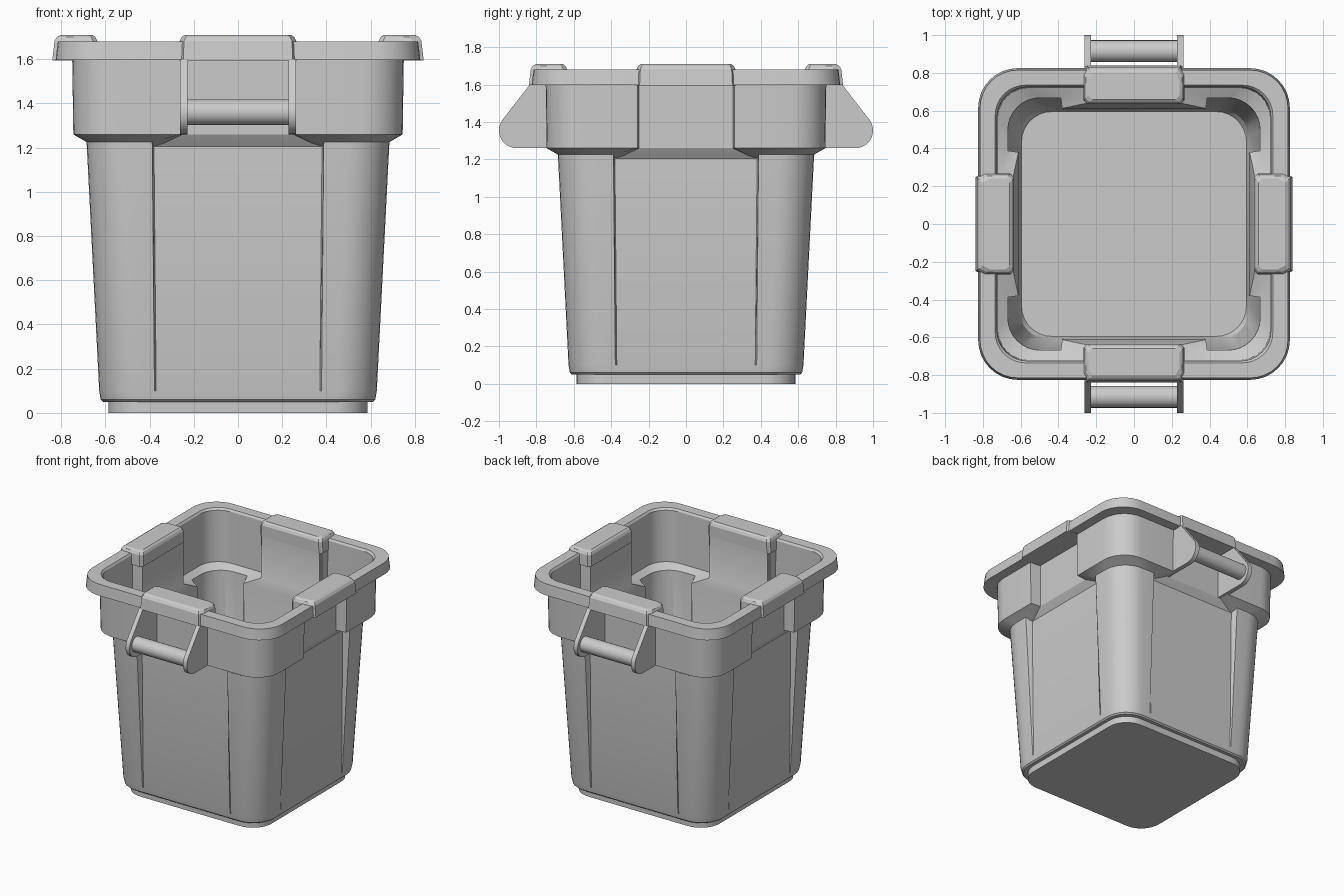
import bpy, bmesh, math
from mathutils import Matrix, Vector

if "Cube" in bpy.data.objects:
    bpy.data.objects.remove(bpy.data.objects["Cube"])


def finish(name, bm, angle=35):
    bmesh.ops.recalc_face_normals(bm, faces=bm.faces)
    me = bpy.data.meshes.new(name)
    bm.to_mesh(me)
    bm.free()
    for p in me.polygons:
        p.use_smooth = True
    me.set_sharp_from_angle(angle=math.radians(angle))
    ob = bpy.data.objects.new(name, me)
    bpy.context.collection.objects.link(ob)
    return ob


def loft(bm, rings):
    """Skin a list of equal-length point loops and cap both ends."""
    rows = [[bm.verts.new(p) for p in ring] for ring in rings]
    n = len(rows[0])
    for a, b in zip(rows, rows[1:]):
        for i in range(n):
            j = (i + 1) % n
            bm.faces.new((a[i], a[j], b[j], b[i]))
    bm.faces.new(rows[0][::-1])
    bm.faces.new(rows[-1])


def tub_ring(z, h, r, zm=None, m=None, v=0.37, steps=8):
    """Rounded square of half size h whose side middles (|x|<v) sit at m, zm."""
    zm = z if zm is None else zm
    m = h if m is None else m
    w = v + 0.008
    side = [(-w, -h, z), (-v, -m, zm), (v, -m, zm), (w, -h, z)]
    for i in range(steps + 1):
        a = -math.pi / 2 + math.pi / 2 * i / steps
        side.append((h - r + r * math.cos(a), -(h - r) + r * math.sin(a), z))
    pts = []
    for k in range(4):
        rot = Matrix.Rotation(k * math.pi / 2, 3, 'Z')
        pts += [rot @ Vector(p) for p in side]
    return pts


# Tub: foot, tapered body, collar, rim, then back down the inside to the floor
bm = bmesh.new()
loft(bm, [
    tub_ring(0.0, 0.585, 0.16),
    tub_ring(0.05, 0.585, 0.16),
    tub_ring(0.05, 0.610, 0.17),
    tub_ring(0.06, 0.621, 0.18),
    tub_ring(0.10, 0.628, 0.18),
    tub_ring(1.225, 0.685, 0.19, 1.205, 0.630, 0.38),
    tub_ring(1.237, 0.705, 0.19, 1.222, 0.642, 0.33),
    tub_ring(1.26, 0.745, 0.19, 1.26, 0.665, 0.25),
    tub_ring(1.597, 0.750, 0.19, 1.597, 0.665, 0.25),
    tub_ring(1.597, 0.825, 0.21, v=0.25),
    tub_ring(1.68, 0.815, 0.20, v=0.25),
    tub_ring(1.68, 0.735, 0.16, 1.68, 0.66, 0.25),
    tub_ring(1.665, 0.725, 0.16, 1.665, 0.642, 0.25),
    tub_ring(1.27, 0.720, 0.16, 1.27, 0.640, 0.25),
    tub_ring(1.24, 0.668, 0.17, 1.205, 0.612, 0.38),
    tub_ring(0.09, 0.610, 0.16, 0.09, 0.606),
    tub_ring(0.06, 0.595, 0.16),
])
finish("tub", bm, 30)


# Chamfered caps over the middle of each rim side
def cap_ring(z, x, y0, y1, c):
    return [(-x, -y0 - c, z), (-x, -y1 + 2 * c, z), (-x + c, -y1, z), (x - c, -y1, z),
            (x, -y1 + 2 * c, z), (x, -y0 - c, z), (x - c, -y0, z), (-x + c, -y0, z)]


for k, label in enumerate(("front", "right", "back", "left")):
    bm = bmesh.new()
    loft(bm, [cap_ring(1.595, 0.268, 0.636, 0.840, 0.02),
              cap_ring(1.682, 0.264, 0.636, 0.830, 0.02),
              cap_ring(1.70, 0.255, 0.645, 0.818, 0.02),
              cap_ring(1.71, 0.240, 0.658, 0.802, 0.02)])
    bm.transform(Matrix.Rotation(k * math.pi / 2, 4, 'Z'))
    finish(label + "_rim_cap", bm, 20)


# Handle bracket outline in (distance from centre, z)
outline = [(0.655, 1.26), (0.655, 1.60), (0.835, 1.60)]
for i in range(13):
    a = math.radians(42 - 132 * i / 12)
    outline.append((0.905 + 0.095 * math.cos(a), 1.355 + 0.095 * math.sin(a)))

for s, label in ((-1, "front"), (1, "back")):
    for t, hand in ((-1, "left"), (1, "right")):
        bm = bmesh.new()
        loft(bm, [[(t * x, s * y, z) for y, z in outline] for x in (0.228, 0.262)])
        finish(f"{label}_{hand}_handle_bracket", bm)
    bm = bmesh.new()
    bmesh.ops.create_cone(bm, cap_ends=True, segments=24, radius1=0.058, radius2=0.058,
                          depth=0.48,
                          matrix=Matrix.Translation((0, s * 0.915, 1.36))
                          @ Matrix.Rotation(math.pi / 2, 4, 'Y'))
    finish(label + "_handle_bar", bm)
